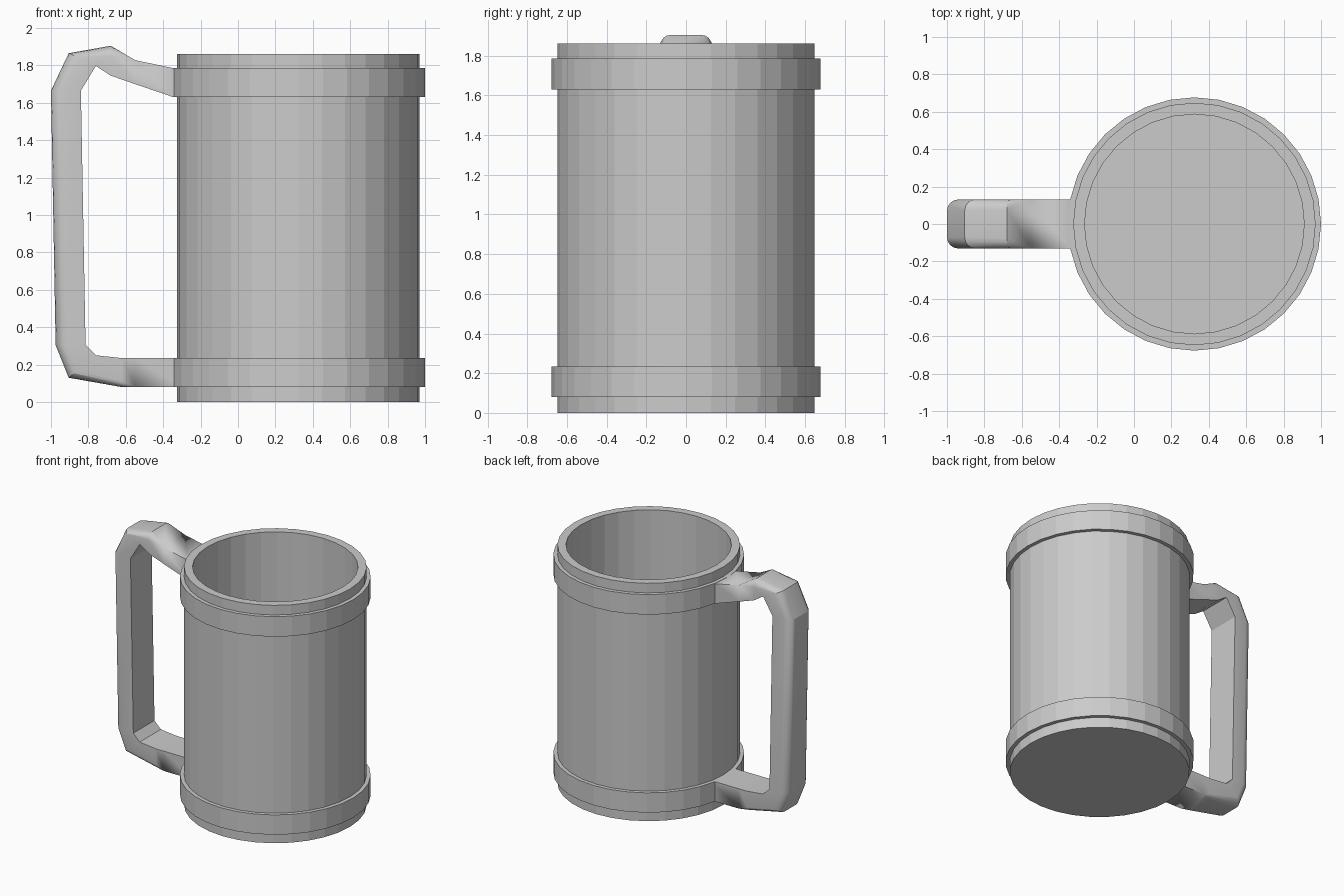
import bpy, bmesh, math

if "Cube" in bpy.data.objects:
    bpy.data.objects.remove(bpy.data.objects["Cube"])

CX = 0.323   # axis of the cup
SIDES = 32


def make_object(name, bm):
    bmesh.ops.recalc_face_normals(bm, faces=bm.faces)
    mesh = bpy.data.meshes.new(name)
    bm.to_mesh(mesh)
    bm.free()
    obj = bpy.data.objects.new(name, mesh)
    bpy.context.collection.objects.link(obj)
    return obj


def lathe(name, profile, closed):
    """Turn (radius, z) points around the cup axis; open profiles get end caps."""
    bm = bmesh.new()
    rings = [[bm.verts.new((CX + r * math.cos(2 * math.pi * i / SIDES),
                            r * math.sin(2 * math.pi * i / SIDES), z))
              for i in range(SIDES)] for r, z in profile]
    pairs = list(zip(rings, rings[1:]))
    if closed:
        pairs.append((rings[-1], rings[0]))
    else:
        bm.faces.new(rings[0])
        bm.faces.new(rings[-1])
    for a, b in pairs:
        for i in range(SIDES):
            j = (i + 1) % SIDES
            bm.faces.new((a[i], a[j], b[j], b[i]))
    return make_object(name, bm)


# Hollow cup
lathe("cup_body", [(0.648, 0), (0.648, 1.862), (0.587, 1.862), (0.587, 0.08)], False)

# Raised bands
for name, z0, z1 in (("lower_band", 0.08, 0.235), ("upper_band", 1.63, 1.787)):
    lathe(name, [(0.64, z0), (0.677, z0), (0.677, z1), (0.64, z1)], True)

# Handle: outer point, inner point (x, z) and outer corner rounding
stations = [
    ((-0.30, 1.785), (-0.30, 1.63), 0.0),
    ((-0.345, 1.785), (-0.345, 1.63), 0.0),
    ((-0.55, 1.828), (-0.55, 1.70), 0.0),
    ((-0.68, 1.905), (-0.68, 1.745), 0.055),
    ((-0.905, 1.865), (-0.76, 1.797), 0.06),
    ((-1.00, 1.665), (-0.84, 1.665), 0.06),
    ((-0.975, 0.305), (-0.815, 0.305), 0.06),
    ((-0.905, 0.13), (-0.76, 0.25), 0.06),
    ((-0.62, 0.08), (-0.62, 0.235), 0.03),
    ((-0.55, 0.08), (-0.55, 0.235), 0.0),
    ((-0.30, 0.08), (-0.30, 0.235), 0.0),
]
HALF, STEPS = 0.131, 4
bm = bmesh.new()
sections = []
for (ox, oz), (ix, iz), rad in stations:
    depth = math.hypot(ox - ix, oz - iz)
    half_ring = []   # (y, fraction from outer to inner)
    for k in range(STEPS + 1):
        a = math.pi / 2 * k / STEPS
        half_ring.append((HALF - rad + rad * math.sin(a),
                          rad * (1 - math.cos(a)) / depth))
    half_ring.append((HALF, 1.0))
    ring = half_ring + [(-y, t) for y, t in reversed(half_ring)]
    sections.append([bm.verts.new((ox + (ix - ox) * t, y, oz + (iz - oz) * t))
                     for y, t in ring])
for a, b in zip(sections, sections[1:]):
    for i in range(len(a)):
        j = (i + 1) % len(a)
        bm.faces.new((a[i], a[j], b[j], b[i]))
bm.faces.new(sections[0])
bm.faces.new(sections[-1])
bmesh.ops.remove_doubles(bm, verts=bm.verts, dist=0.0005)
handle = make_object("handle", bm)
bpy.context.view_layer.objects.active = handle
handle.select_set(True)
bpy.ops.object.shade_smooth_by_angle(angle=math.radians(25))
